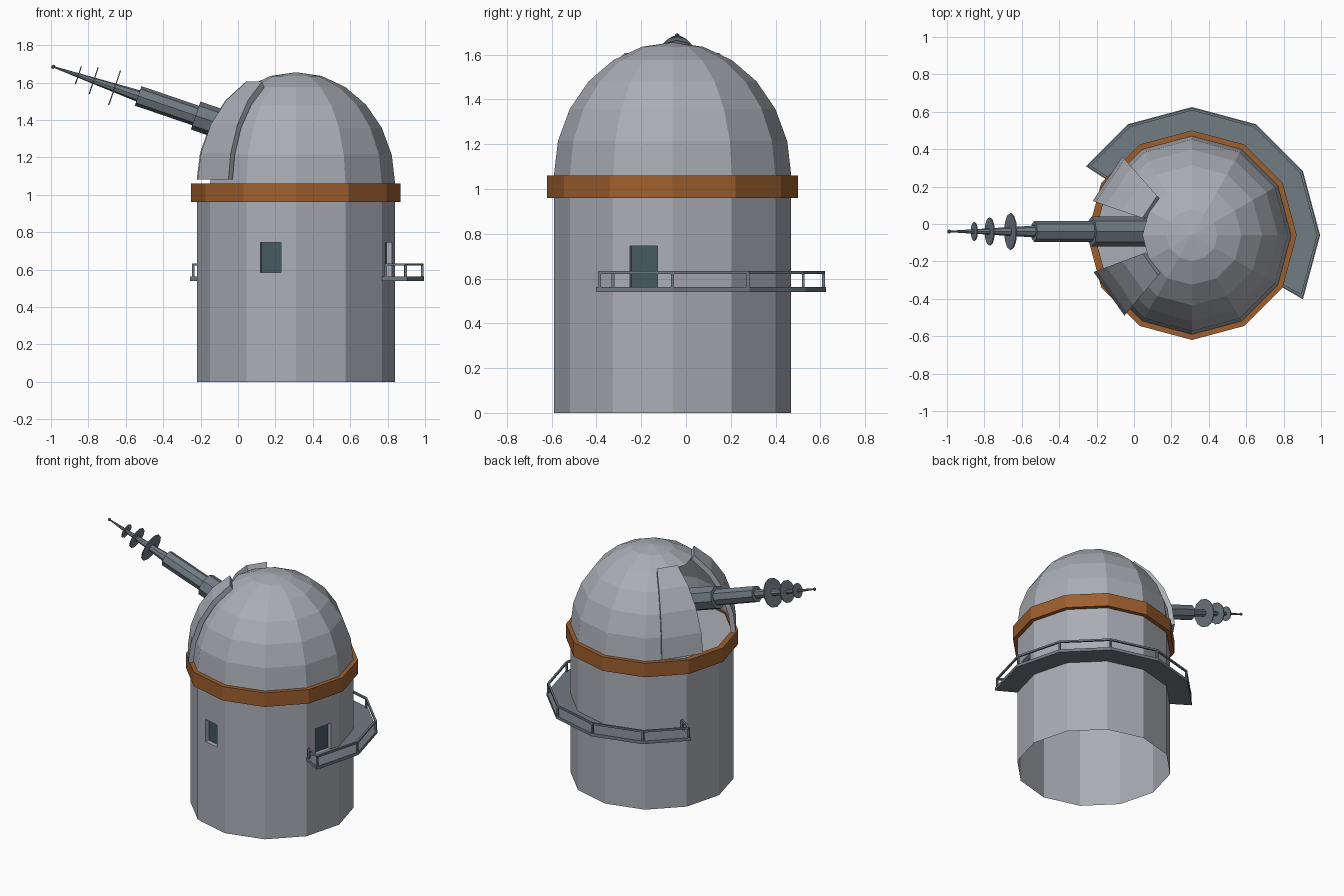
import bpy, bmesh
from math import sin, cos, radians
from mathutils import Vector, Matrix

if "Cube" in bpy.data.objects:
    bpy.data.objects.remove(bpy.data.objects["Cube"])

CX, CY = 0.31, -0.06      # tower axis
R, RIM = 0.53, 1.06       # wall radius, height of dome base
DOME_H = 0.595
FULL = list(range(0, 360, 30))


def material(name, rgb):
    m = bpy.data.materials.new(name)
    m.use_nodes = True
    m.diffuse_color = (*rgb, 1)
    bsdf = m.node_tree.nodes["Principled BSDF"]
    bsdf.inputs["Base Color"].default_value = (*rgb, 1)
    bsdf.inputs["Roughness"].default_value = 0.8
    return m


GREY = material("light grey", (0.40, 0.42, 0.46))
STEEL = material("steel grey", (0.165, 0.20, 0.225))
RUST = material("rust orange", (0.34, 0.115, 0.028))
GLASS = material("dark glass", (0.062, 0.098, 0.117))


def finish(name, bm, *mats, normals=True):
    bmesh.ops.remove_doubles(bm, verts=bm.verts, dist=1e-5)
    if normals:
        bmesh.ops.recalc_face_normals(bm, faces=bm.faces)
    me = bpy.data.meshes.new(name)
    bm.to_mesh(me)
    bm.free()
    for m in mats:
        me.materials.append(m)
    ob = bpy.data.objects.new(name, me)
    bpy.context.scene.collection.objects.link(ob)
    return ob


def polar(r, deg, z, facet=True):
    """Point around the tower axis; facet keeps it on a twelve-sided outline."""
    if facet:
        r *= cos(radians(15)) / cos(radians(deg % 30 - 15))
    return Vector((CX + r * cos(radians(deg)), CY + r * sin(radians(deg)), z))


def sweep(name, profile, angles, mat, loop=False, closed=False, facet=True, skip=None):
    """Turn an (r, z) profile through the angles; skip(angle, row) leaves holes."""
    bm = bmesh.new()
    cols = [[bm.verts.new(polar(r, a, z, facet)) for r, z in profile] for a in angles]
    n, k = len(angles), len(profile)
    for i in range(n if loop else n - 1):
        a, b = cols[i], cols[(i + 1) % n]
        for j in range(k if closed else k - 1):
            if not (skip and skip(angles[i], j)):
                t = (j + 1) % k
                bm.faces.new((a[j], b[j], b[t], a[t]))
    if closed and not loop:
        bm.faces.new(cols[0])
        bm.faces.new(cols[-1])
    return finish(name, bm, mat)


# Tower wall: twelve flat panels, two with a recessed opening
OPENINGS = {240: (0.28, 0.70, 0.585, 0.745), 330: (0.28, 0.75, 0.56, 0.745)}
bm = bmesh.new()
for a in FULL:
    p, q = polar(R, a, 0), polar(R, a + 30, 0)
    hole = OPENINGS.get(a)
    us = [0, hole[0], hole[1], 1] if hole else [0, 1]
    zs = [0, hole[2], hole[3], RIM] if hole else [0, RIM]
    grid = [[bm.verts.new(p.lerp(q, u) + Vector((0, 0, z))) for z in zs] for u in us]
    inward = polar(0, a, 0) - (p + q) / 2
    for i in range(len(us) - 1):
        for j in range(len(zs) - 1):
            quad = [grid[i][j], grid[i + 1][j], grid[i + 1][j + 1], grid[i][j + 1]]
            if not (hole and i == j == 1):
                bm.faces.new(quad)
                continue
            back = [bm.verts.new(v.co + inward.normalized() * 0.03) for v in quad]
            bm.faces.new(back).material_index = 1
            for s in range(4):
                t = (s + 1) % 4
                bm.faces.new((quad[s], quad[t], back[t], back[s]))
finish("tower_wall", bm, GREY, GLASS)

# Floor under the dome
bm = bmesh.new()
bm.faces.new([bm.verts.new(polar(R, a, RIM - 0.01)) for a in FULL])
finish("dome_floor", bm, GREY, normals=False)

# Rim band
sweep("rim_band", [(R - 0.01, 0.96), (0.56, 0.96), (0.56, RIM), (R - 0.01, RIM)],
      FULL, RUST, loop=True, closed=True)


def arc(scale, degs):
    return [(R * scale * cos(radians(e)), RIM + DOME_H * scale * sin(radians(e))) for e in degs]


# Dome with a slit two panels wide
sweep("dome", arc(1, range(0, 91, 15)), FULL, GREY, loop=True,
      skip=lambda a, row: a in (150, 180) and row < 4)

# Shutters slid aside from the slit
steps = [2, 15, 30, 45, 60]
shell = arc(1.06, steps) + arc(0.995, steps[::-1])
for name, a in (("left_shutter", 131.5), ("right_shutter", 200.5)):
    sweep(name, shell, [a, a + 29.5], GREY, closed=True, facet=False)

# Balcony floor
START, END = -30, 147
deck = [START, 0, 30, 60, 90, 120, END]
sweep("balcony_floor", [(R - 0.01, 0.54), (0.685, 0.54), (0.685, 0.562), (R - 0.01, 0.562)],
      deck, STEEL, closed=True)


def add_bar(bm, p, q, w):
    d = q - p
    m = (Matrix.Translation((p + q) / 2) @ d.to_track_quat("Z", "Y").to_matrix().to_4x4()
         @ Matrix.Diagonal((w, w, d.length + w * 0.5, 1)))
    bmesh.ops.create_cube(bm, size=1, matrix=m)


# Balcony railing: posts at each corner and a top rail returning to the wall
spots = [(0.55, START + 1)] + [(0.674, a) for a in [START + 1] + deck[1:-1] + [END - 1]]
spots.append((0.55, END - 1))
bm = bmesh.new()
tops = [polar(r, a, 0.627) for r, a in spots]
for t in tops:
    add_bar(bm, Vector((t.x, t.y, 0.56)), t, 0.013)
for p, q in zip(tops, tops[1:]):
    add_bar(bm, p, q, 0.013)
finish("balcony_railing", bm, STEEL)

# Telescope: parts placed by distance from the tip along a tilted axis
TIP = Vector((-0.988, -0.04, 1.684))
AXIS = Vector((cos(radians(18.9)), 0, -sin(radians(18.9))))


def tube(name, s0, s1, r0, r1, sides=8):
    bm = bmesh.new()
    m = (Matrix.Translation(TIP + AXIS * (s0 + s1) / 2)
         @ AXIS.to_track_quat("Z", "Y").to_matrix().to_4x4())
    bmesh.ops.create_cone(bm, cap_ends=True, segments=sides, radius1=r0, radius2=r1,
                          depth=s1 - s0, matrix=m)
    finish(name, bm, STEEL)


tube("telescope_spike", 0, 0.49, 0.004, 0.032)
tube("telescope_front_tube", 0.48, 0.82, 0.055, 0.055)
tube("telescope_rear_tube", 0.805, 1.3, 0.079, 0.079)
for i, (s, r) in enumerate([(0.142, 0.05), (0.229, 0.075), (0.347, 0.098)]):
    tube(f"telescope_disc_{i + 1}", s - 0.003, s + 0.003, r, r, 12)
bm = bmesh.new()
bmesh.ops.create_icosphere(bm, subdivisions=1, radius=0.012, matrix=Matrix.Translation(TIP))
finish("telescope_tip", bm, STEEL)
